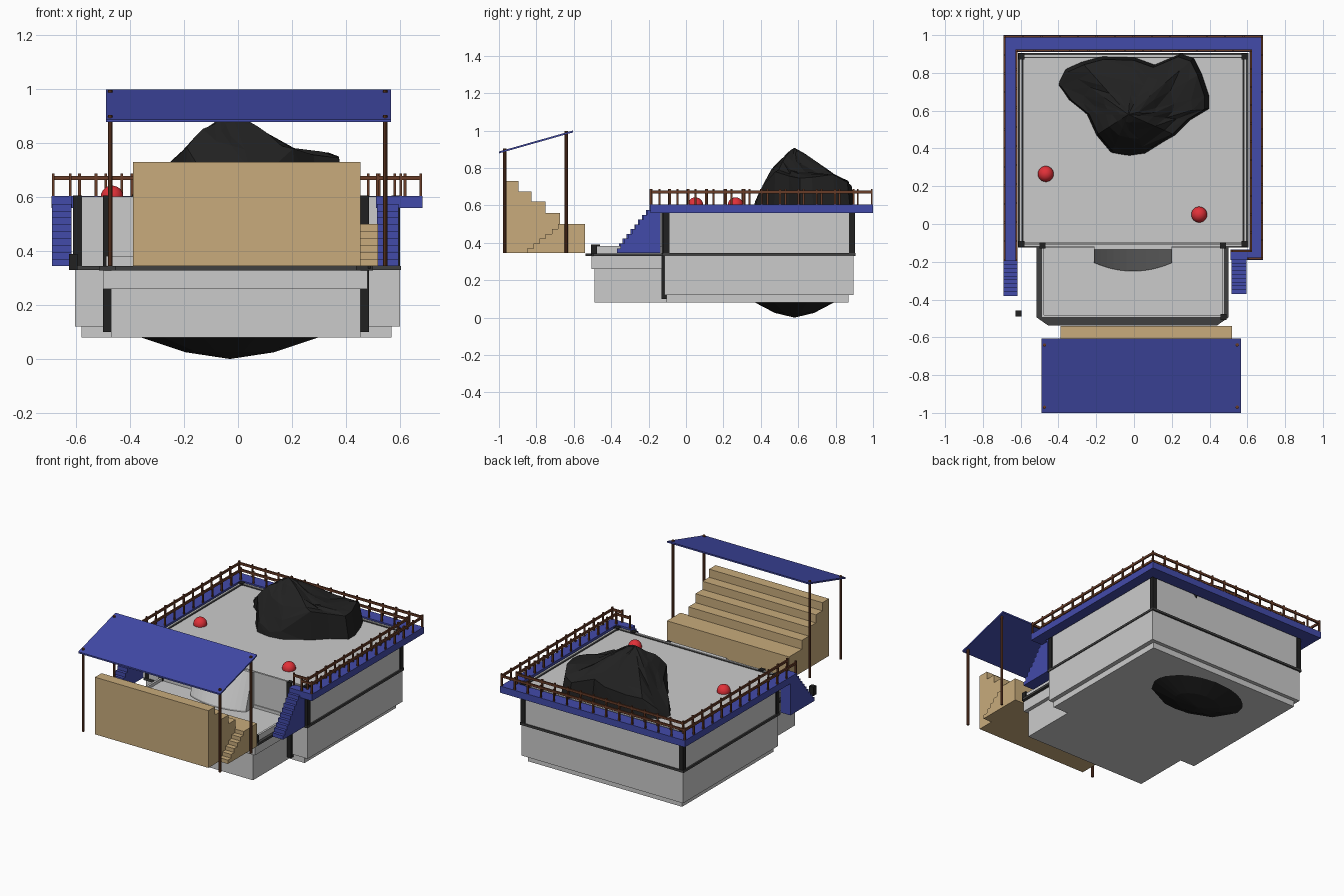
import bpy, bmesh, math, random

if "Cube" in bpy.data.objects:
    bpy.data.objects.remove(bpy.data.objects["Cube"])
random.seed(4)


def material(name, rgb):
    m = bpy.data.materials.new(name)
    m.diffuse_color = (*rgb, 1)
    m.use_nodes = True
    m.node_tree.nodes["Principled BSDF"].inputs["Base Color"].default_value = m.diffuse_color
    return m


BLUE = material("blue", (0.055, 0.07, 0.4))
TAN = material("tan", (0.58, 0.41, 0.2))
BROWN = material("brown", (0.14, 0.045, 0.02))
RED = material("red", (0.75, 0.03, 0.04))
BLACK = material("black", (0.015, 0.015, 0.015))
DARK = material("dark_trim", (0.05, 0.05, 0.05))


def make(name, bm, mat=None):
    bmesh.ops.recalc_face_normals(bm, faces=bm.faces)
    me = bpy.data.meshes.new(name)
    bm.to_mesh(me)
    bm.free()
    ob = bpy.data.objects.new(name, me)
    bpy.context.collection.objects.link(ob)
    if mat:
        me.materials.append(mat)
    return ob


def add_box(bm, x0, x1, y0, y1, z0, z1):
    vs = bmesh.ops.create_cube(bm, size=1)["verts"]
    for v in vs:
        v.co = (x0 if v.co.x < 0 else x1, y0 if v.co.y < 0 else y1, z0 if v.co.z < 0 else z1)


def boxes(name, dims, mat=None):
    bm = bmesh.new()
    for d in dims:
        add_box(bm, *d)
    return make(name, bm, mat)


def prism(name, pts, lo, hi, mat=None, axis="x"):
    bm = bmesh.new()
    put = (lambda p, t: (t, p[0], p[1])) if axis == "x" else (lambda p, t: (p[0], p[1], t))
    a = [bm.verts.new(put(p, lo)) for p in pts]
    b = [bm.verts.new(put(p, hi)) for p in pts]
    bm.faces.new(a)
    bm.faces.new(b)
    for i in range(len(pts)):
        j = (i + 1) % len(pts)
        bm.faces.new((a[i], a[j], b[j], b[i]))
    return make(name, bm, mat)


def stairs(name, x0, x1, y0, y1, yback, z0, z1, n, mat):
    pts = [(yback, z0), (y0, z0)]
    for i in range(n):
        y = y0 + (y1 - y0) * i / n
        if i:
            pts.append((y, z0 + (z1 - z0) * i / n))
        pts.append((y, z0 + (z1 - z0) * (i + 1) / n))
    pts.append((yback, z1))
    return prism(name, pts, x0, x1, mat)


def walls(name, x0, x1, y0, y1, z0, z1, t, mat=None):
    return boxes(name, [(x0, x0 + t, y0, y1, z0, z1), (x1 - t, x1, y0, y1, z0, z1),
                        (x0 + t, x1 - t, y0, y0 + t, z0, z1), (x0 + t, x1 - t, y1 - t, y1, z0, z1)], mat)


# Main tank
boxes("main_tank_base", [(-0.58, 0.57, -0.105, 0.87, 0.08, 0.12)])
boxes("main_tank_lower", [(-0.605, 0.6, -0.115, 0.895, 0.12, 0.33)])
boxes("main_tank_trim", [(-0.615, 0.605, -0.125, 0.905, 0.33, 0.345)], DARK)
boxes("main_tank_water", [(-0.59, 0.58, -0.105, 0.88, 0.345, 0.594)])
walls("main_tank_glass", -0.605, 0.595, -0.118, 0.898, 0.345, 0.602, 0.013)
walls("main_tank_rim_line", -0.591, 0.581, -0.104, 0.884, 0.58, 0.598, 0.006, DARK)

# Black corner posts
s = 0.016
posts = [(-0.595, -0.105, 0.34), (0.585, -0.105, 0.34), (-0.595, 0.887, 0.34),
         (0.585, 0.887, 0.34), (-0.485, -0.115, 0.1), (0.47, -0.115, 0.1)]
boxes("corner_posts", [(x - s, x + s, y - s, y + s, z, 0.606) for x, y, z in posts], BLACK)
boxes("small_posts", [(0.459, 0.491, -0.508, -0.476, 0.335, 0.39),
                      (-0.627, -0.595, -0.491, -0.459, 0.33, 0.39)], BLACK)

# Front tank
boxes("front_tank_lower", [(-0.47, 0.455, -0.49, -0.1, 0.08, 0.26)])
boxes("front_tank_band", [(-0.5, 0.48, -0.505, -0.1, 0.26, 0.33)])
prism("front_tank_lip", [(-0.515, -0.12), (-0.515, -0.495), (-0.455, -0.537), (0.44, -0.537),
                         (0.5, -0.495), (0.5, -0.12)], 0.329, 0.344, DARK, "z")
boxes("front_tank_water", [(-0.48, 0.47, -0.485, -0.11, 0.34, 0.362)])
walls("front_tank_glass", -0.49, 0.48, -0.495, -0.11, 0.34, 0.382, 0.014)

# Ramp with a rounded front edge between the two tanks
bm = bmesh.new()
rows = []
for i in range(13):
    u = i / 6 - 1
    x = -0.005 + 0.207 * u
    yf = -0.205 - 0.045 * (1 - u * u)
    rows.append([bm.verts.new(p) for p in ((x, -0.11, 0.35), (x, yf, 0.35), (x, yf, 0.372),
                                           (x, -0.135, 0.6), (x, -0.11, 0.6))])
bm.faces.new(rows[0])
bm.faces.new(rows[-1])
for a, b in zip(rows, rows[1:]):
    for k in range(5):
        bm.faces.new((a[k], a[(k + 1) % 5], b[(k + 1) % 5], b[k]))
make("ramp", bm)

# Rock: outline rings lifted to the lower of the front and side height profiles
outline = [(-0.41, 0.74), (-0.37, 0.82), (-0.28, 0.86), (-0.17, 0.89), (0, 0.885), (0.11, 0.845),
           (0.25, 0.905), (0.32, 0.88), (0.36, 0.8), (0.4, 0.68), (0.4, 0.61), (0.3, 0.55), (0.22, 0.47),
           (0.06, 0.37), (-0.02, 0.357), (-0.12, 0.375), (-0.2, 0.47), (-0.25, 0.58), (-0.35, 0.66)]
front_h = [(-0.42, 0.58), (-0.37, 0.64), (-0.25, 0.73), (-0.13, 0.86), (-0.03, 0.91), (0.05, 0.885),
           (0.17, 0.79), (0.27, 0.765), (0.35, 0.78), (0.39, 0.735), (0.42, 0.6)]
side_h = [(0.35, 0.58), (0.4, 0.69), (0.46, 0.8), (0.57, 0.91), (0.65, 0.87), (0.75, 0.8),
          (0.83, 0.745), (0.88, 0.73), (0.91, 0.6)]


def lerp(t, x):
    for (a, p), (b, q) in zip(t, t[1:]):
        if a <= x <= b:
            return p + (q - p) * (x - a) / (b - a)
    return 0.6


cx, cy = -0.03, 0.58
bm = bmesh.new()
rings = []
for sc, z in ((0.5, 0.025), (1.0, 0.08)):
    ring = []
    for x, y in outline:
        t = math.atan2((y - cy) / 0.3, (x - cx) / 0.42)
        ring.append(bm.verts.new((cx + 0.33 * sc * math.cos(t), cy + 0.21 * sc * math.sin(t), z)))
    rings.append(ring)
rings.append([bm.verts.new((x, y, 0.57)) for x, y in outline])
for sc in (0.94, 0.78, 0.58, 0.36, 0.16):
    ring = []
    for x, y in outline:
        k = sc + random.uniform(-0.04, 0.04) * (sc < 0.9)
        px, py = cx + (x - cx) * k, cy + (y - cy) * k
        h = min(lerp(front_h, px), lerp(side_h, py))
        ring.append(bm.verts.new((px, py, h - random.uniform(0, 0.012))))
    rings.append(ring)
n = len(outline)
low, top = bm.verts.new((cx, cy, 0)), bm.verts.new((cx, cy, 0.908))
for i in range(n):
    j = (i + 1) % n
    bm.faces.new((low, rings[0][i], rings[0][j]))
    bm.faces.new((top, rings[-1][i], rings[-1][j]))
    for a, b in zip(rings, rings[1:]):
        bm.faces.new((a[i], a[j], b[j]))
        bm.faces.new((a[i], b[j], b[i]))
make("rock", bm, BLACK)

# Floating balls
for k, (x, y) in enumerate([(-0.467, 0.265), (0.345, 0.05)]):
    bm = bmesh.new()
    bmesh.ops.create_uvsphere(bm, u_segments=24, v_segments=14, radius=0.042)
    bmesh.ops.translate(bm, vec=(x, y, 0.601), verts=bm.verts)
    for f in bm.faces:
        f.smooth = True
    make(f"ball_{k + 1}", bm, RED)

# Blue walkway and its stairs
prism("walkway", [(-0.692, -0.195), (-0.692, 1), (0.684, 1), (0.684, -0.19), (0.512, -0.19), (0.512, -0.135),
                  (0.612, -0.135), (0.612, 0.91), (-0.616, 0.91), (-0.616, -0.195)], 0.56, 0.605, BLUE, "z")
stairs("walkway_stairs_left", -0.69, -0.617, -0.38, -0.194, -0.125, 0.345, 0.575, 9, BLUE)
stairs("walkway_stairs_right", 0.515, 0.595, -0.37, -0.188, -0.136, 0.345, 0.575, 9, BLUE)

# Railings along both edges of the walkway
bm = bmesh.new()
outer = [(-0.685, -0.19), (-0.685, 0.993), (0.678, 0.993), (0.678, -0.183), (0.603, -0.183)]
inner = [(-0.622, -0.19), (-0.622, 0.918), (0.619, 0.918), (0.619, -0.142), (0.517, -0.142)]
r = 0.005
for path in (outer, inner):
    for (ax, ay), (bx, by) in zip(path, path[1:]):
        add_box(bm, min(ax, bx) - r, max(ax, bx) + r, min(ay, by) - r, max(ay, by) + r, 0.664, 0.679)
        m = max(1, round(math.hypot(bx - ax, by - ay) / 0.098))
        for i in range(m + 1):
            x, y = ax + (bx - ax) * i / m, ay + (by - ay) * i / m
            add_box(bm, x - r, x + r, y - r, y + r, 0.6, 0.688)
make("railings", bm, BROWN)

# Grandstand with side stairs
prism("grandstand", [(-0.965, 0.345), (-0.965, 0.73), (-0.895, 0.73), (-0.895, 0.675), (-0.825, 0.675),
                     (-0.825, 0.62), (-0.75, 0.62), (-0.75, 0.56), (-0.675, 0.56), (-0.675, 0.5),
                     (-0.54, 0.5), (-0.54, 0.345)], -0.39, 0.455, TAN)
stairs("grandstand_side_stairs", 0.455, 0.52, -0.85, -0.65, -0.54, 0.345, 0.5, 6, TAN)

# Sloped roof on four poles
prism("roof", [(-1, 0.878), (-0.605, 0.99), (-0.605, 1.0), (-1, 0.888)], -0.49, 0.567, BLUE)
bm = bmesh.new()
for x in (-0.474, 0.546):
    for y, z in ((-0.97, 0.905), (-0.64, 0.998)):
        vs = bmesh.ops.create_cone(bm, cap_ends=True, segments=10, radius1=0.009, radius2=0.009,
                                   depth=z - 0.345)["verts"]
        bmesh.ops.translate(bm, vec=(x, y, (z + 0.345) / 2), verts=vs)
make("roof_poles", bm, BROWN)
